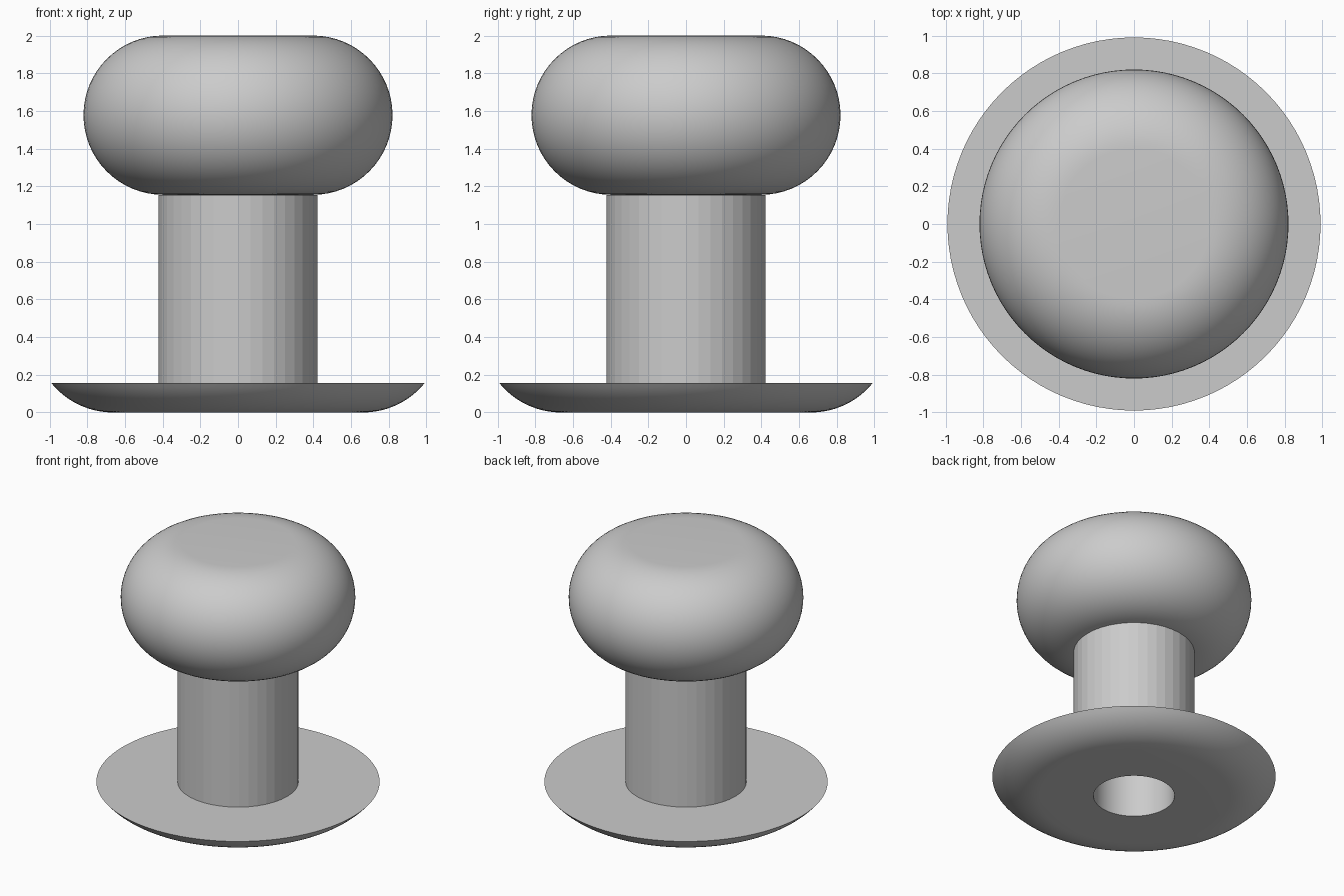
import bpy, bmesh
from math import sin, cos, acos, pi, radians

cube = bpy.data.objects.get("Cube")
if cube:
    bpy.data.objects.remove(cube, do_unlink=True)

grey = bpy.data.materials.new("plain grey")
grey.use_nodes = True
colour = (0.6, 0.6, 0.6, 1)
grey.diffuse_color = colour
grey.node_tree.nodes["Principled BSDF"].inputs["Base Color"].default_value = colour


def lathe(name, profile, sides, smooth=True):
    """Turn a list of (radius, height) points about the z axis."""
    bm = bmesh.new()
    verts = [bm.verts.new((r, 0, z)) for r, z in profile]
    edges = [bm.edges.new(pair) for pair in zip(verts, verts[1:])]
    bmesh.ops.spin(bm, geom=verts + edges, axis=(0, 0, 1), cent=(0, 0, 0),
                   angle=2 * pi, steps=sides)
    bmesh.ops.remove_doubles(bm, verts=bm.verts, dist=1e-5)
    bmesh.ops.dissolve_degenerate(bm, edges=bm.edges, dist=1e-5)
    bmesh.ops.recalc_face_normals(bm, faces=bm.faces)
    mesh = bpy.data.meshes.new(name)
    bm.to_mesh(mesh)
    bm.free()
    mesh.materials.append(grey)
    obj = bpy.data.objects.new(name, mesh)
    bpy.context.collection.objects.link(obj)
    if smooth:
        bpy.ops.object.select_all(action="DESELECT")
        obj.select_set(True)
        bpy.context.view_layer.objects.active = obj
        bpy.ops.object.shade_smooth_by_angle(angle=radians(30))
    return obj


def arc(centre_r, centre_z, radius, start, end, steps):
    """Profile points along an arc, angles measured up from straight down."""
    return [(centre_r + radius * sin(a), centre_z - radius * cos(a))
            for a in (start + (end - start) * i / steps for i in range(steps + 1))]


bore_r, stem_r = 0.283, 0.423
base_top, knob_bottom, top = 0.155, 1.155, 2.0
round_r = (top - knob_bottom) / 2

# Flange with a rounded underside and a flat top
rim_angle = acos(1 - base_top / round_r)
curve = arc(0.99 - round_r * sin(rim_angle), round_r, round_r, 0, rim_angle, 12)
lathe("base_flange", [(bore_r, 0)] + curve + [(bore_r, base_top)], 96)

# Faceted outer stem
lathe("stem", [(stem_r, base_top), (stem_r, knob_bottom)], 40, smooth=False)

# Blind hole up through the stem, turned to face inward
bore = lathe("bore", [(bore_r, 0), (bore_r, knob_bottom)], 96)
bore.data.flip_normals()

# Knob with fully rounded side and flat top
side = arc(0.82 - round_r, knob_bottom + round_r, round_r, 0, pi, 32)
lathe("knob", [(0, knob_bottom)] + side + [(0, top)], 96)
